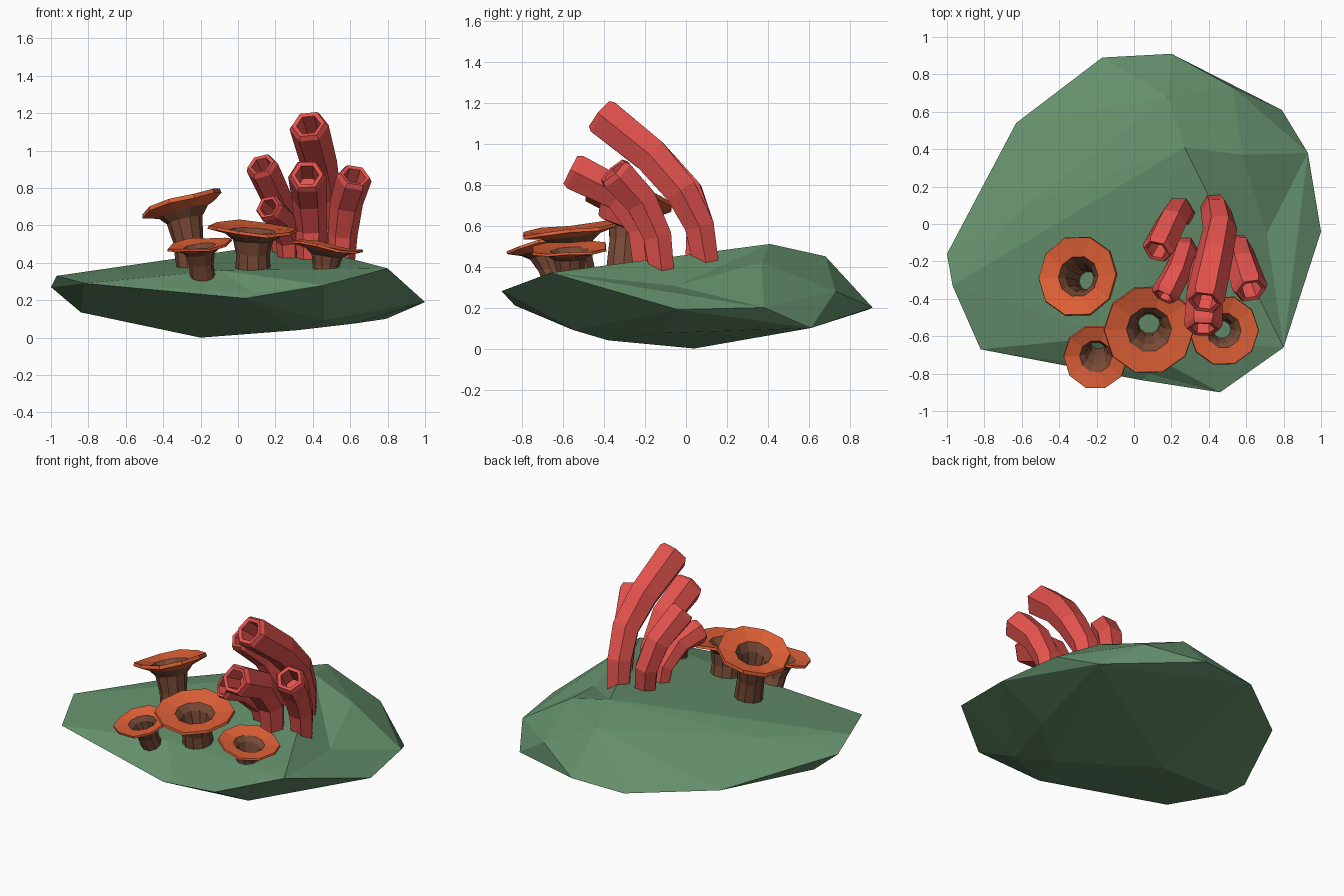
import bpy, bmesh, math
from mathutils import Vector

cube = bpy.data.objects.get("Cube")
if cube:
    bpy.data.objects.remove(cube, do_unlink=True)


def material(name, *rgb):
    m = bpy.data.materials.new(name)
    m.use_nodes = True
    m.diffuse_color = (*rgb, 1)
    m.node_tree.nodes["Principled BSDF"].inputs["Base Color"].default_value = (*rgb, 1)
    return m


green = material("moss_green", 0.13, 0.28, 0.15)
red = material("coral_red", 0.77, 0.085, 0.075)
orange = material("cap_orange", 0.72, 0.115, 0.037)
brown = material("stem_brown", 0.19, 0.07, 0.038)


def finish(name, bm, *mats):
    bmesh.ops.recalc_face_normals(bm, faces=bm.faces[:])
    mesh = bpy.data.meshes.new(name)
    bm.to_mesh(mesh)
    bm.free()
    for m in mats:
        mesh.materials.append(m)
    ob = bpy.data.objects.new(name, mesh)
    bpy.context.collection.objects.link(ob)
    return ob


def add_ring(bm, centre, axis, radius, sides, wobble=0.0):
    """Polygon ring around an axis, with an optional wavy height."""
    axis = axis.normalized()
    side = Vector((1, 0, 0))
    side = (side - axis * side.dot(axis)).normalized()
    up = axis.cross(side)
    ring = []
    for i in range(sides):
        a = math.tau * i / sides
        lift = axis * wobble * math.sin(3 * a + radius * 9)
        ring.append(bm.verts.new(centre + (side * math.cos(a) + up * math.sin(a)) * radius + lift))
    return ring


def join(bm, r1, r2):
    n = len(r1)
    return [bm.faces.new((r1[i], r1[(i + 1) % n], r2[(i + 1) % n], r2[i])) for i in range(n)]


def dip_edge(bm, a, b, target):
    """Split the edge between two points and move the new corner."""
    a, b = Vector(a), Vector(b)
    for e in bm.edges[:]:
        if all(min((v.co - a).length, (v.co - b).length) < 1e-4 for v in e.verts):
            _, v = bmesh.utils.edge_split(e, e.verts[0], 0.5)
            v.co = target
            break
    bmesh.ops.triangulate(bm, faces=[f for f in bm.faces if len(f.verts) > 3])


# Faceted rock: hull of rim, crown and underside points, with two dips
def rock():
    front_left, front_tip = (-0.82, -0.67, 0.29), (0.46, -0.9, 0.28)
    right_corner, right_crown = (0.8, -0.66, 0.37), (0.58, 0.37, 0.42)
    rim = [(-1, -0.16, 0.27), (-0.97, -0.33, 0.33), (-0.63, 0.54, 0.2), (-0.17, 0.89, 0.19),
           (0.2, 0.91, 0.2), (0.79, 0.61, 0.1), (0.93, 0.38, 0.2), (1, -0.04, 0.19),
           (0.04, -0.835, 0.21), front_left, front_tip, right_corner]
    crown = [(-0.58, 0.1, 0.37), (0.27, 0.41, 0.51), (0.18, 0.68, 0.45), (0.53, 0.73, 0.28),
             (-0.1, -0.6, 0.36), right_crown]
    base = [(-0.2, 0.04, 0), (0.32, -0.38, 0.04), (0.46, -0.55, 0.09), (-0.84, -0.14, 0.135),
            (0.62, -0.12, 0.075)]
    bm = bmesh.new()
    for p in rim + crown + base:
        bm.verts.new(p)
    bmesh.ops.convex_hull(bm, input=bm.verts[:])
    bmesh.ops.delete(bm, geom=[v for v in bm.verts if not v.link_faces], context='VERTS')
    dip_edge(bm, front_left, front_tip, (0.08, -0.8, 0.24))
    dip_edge(bm, right_corner, right_crown, (0.71, -0.05, 0.305))
    finish("rock", bm, green)


# Hollow funnel growth: closed outer and inner walls, brown stem, orange cap
FUNNEL = [(0, 0.4), (0.5, 0.37), (0.78, 0.44), (0.9, 0.62), (0.99, 1.0), (1.05, 0.98),
          (0.98, 0.5), (0.85, 0.36), (0.5, 0.25), (0, 0.22)]


def funnel(name, foot, top, radius, tilt):
    foot, top, tilt = Vector(foot), Vector(top), Vector(tilt)
    up = Vector((0, 0, 1))
    bm = bmesh.new()
    rings = []
    for t, r in FUNNEL:
        wave = 0.008 if r > 0.9 else 0
        rings.append(add_ring(bm, foot.lerp(top, t), up.lerp(tilt, min(t, 1)), r * radius, 10, wave))
    for i, ring in enumerate(rings):
        for f in join(bm, ring, rings[(i + 1) % len(rings)]):
            f.material_index = 1 if 3 <= i <= 5 else 0
    finish(name, bm, brown, orange)


# Curved six-sided tube with a thick-lipped open mouth
def tube(name, path, r_foot, r_tip):
    pts = [Vector(p) for p in path]
    bm = bmesh.new()
    rings = []
    last = len(pts) - 1
    for i, p in enumerate(pts):
        axis = pts[min(i + 1, last)] - pts[max(i - 1, 0)]
        rings.append(add_ring(bm, p, axis, r_foot + (r_tip - r_foot) * (i / last) ** 0.7, 6))
    axis = (pts[-1] - pts[-2]).normalized()
    for push, scale in ((0.025, 0.85), (0.02, 0.62), (-0.12, 0.55)):
        rings.append(add_ring(bm, pts[-1] + axis * push, axis, r_tip * scale, 6))
    for a, b in zip(rings, rings[1:]):
        join(bm, a, b)
    bm.faces.new(rings[0])
    bm.faces.new(rings[-1])
    finish(name, bm, red)


rock()

funnel("tall_funnel", (-0.235, -0.31, 0.34), (-0.3, -0.28, 0.71), 0.222, (-0.3, 0.14, 1))
funnel("large_funnel", (0.08, -0.52, 0.31), (0.08, -0.565, 0.577), 0.243, (0.06, -0.13, 1))
funnel("small_funnel", (-0.185, -0.61, 0.28), (-0.205, -0.71, 0.492), 0.175, (-0.12, -0.18, 1))
funnel("right_funnel", (0.46, -0.56, 0.28), (0.48, -0.57, 0.483), 0.19, (0.17, -0.05, 1))

tube("tallest_tube", [(0.42, 0.11, 0.34), (0.44, 0.065, 0.6), (0.46, -0.025, 0.77),
                      (0.43, -0.17, 0.94), (0.38, -0.4, 1.125)], 0.068, 0.106)
tube("front_tube", [(0.39, -0.185, 0.32), (0.39, -0.21, 0.58), (0.38, -0.32, 0.75),
                    (0.37, -0.54, 0.86)], 0.07, 0.102)
tube("side_tube", [(0.55, -0.11, 0.31), (0.56, -0.14, 0.55), (0.58, -0.22, 0.72),
                   (0.62, -0.34, 0.85)], 0.065, 0.096)
tube("back_tube", [(0.27, 0.05, 0.34), (0.24, 0.07, 0.6), (0.2, 0.01, 0.76),
                   (0.13, -0.13, 0.91)], 0.066, 0.088)
tube("short_tube", [(0.28, -0.1, 0.32), (0.27, -0.15, 0.52), (0.23, -0.26, 0.64),
                    (0.17, -0.37, 0.69)], 0.058, 0.078)
